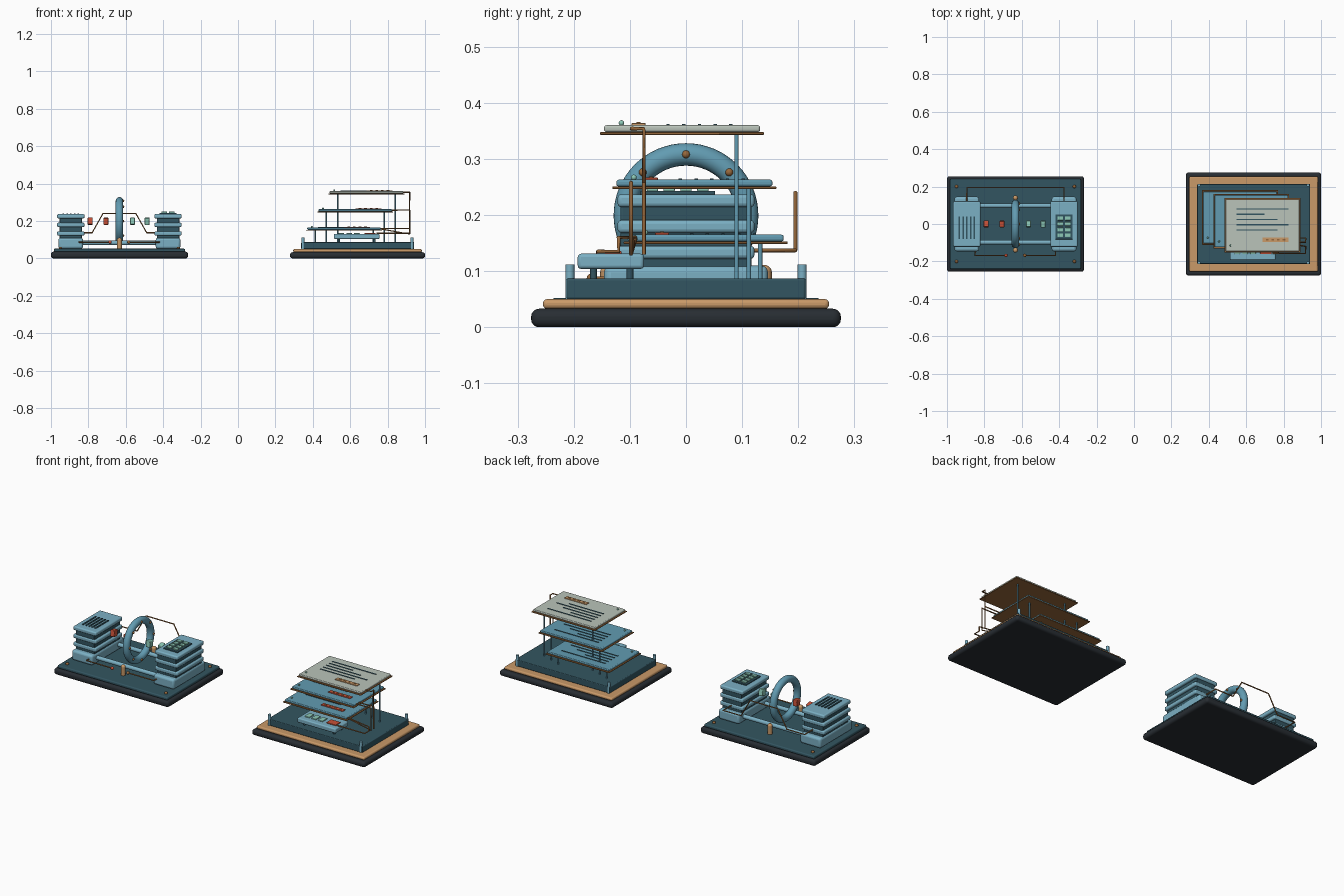
import bpy, math
from mathutils import Vector

if "Cube" in bpy.data.objects:
    bpy.data.objects.remove(bpy.data.objects["Cube"])


def mat(name, r, g, b):
    m = bpy.data.materials.new(name)
    m.diffuse_color = [(c / 255) ** 2.2 for c in (r, g, b)] + [1]
    m.use_nodes = True
    m.node_tree.nodes["Principled BSDF"].inputs["Base Color"].default_value = m.diffuse_color
    return m


BLACK = mat("black", 44, 49, 54)
TEAL = mat("dark_teal", 54, 86, 97)
BLUE = mat("blue", 98, 154, 176)
LIGHT = mat("light_blue", 122, 174, 194)
PAPER = mat("pale_grey", 184, 194, 184)
COPPER = mat("copper", 150, 104, 62)
TAN = mat("tan", 200, 152, 104)
RED = mat("red", 200, 82, 58)
MINT = mat("mint", 140, 200, 182)


def finish(o, name, m):
    o.name = name
    o.data.materials.append(m)
    return o


def box(name, x, y, z, m, bevel=0.004, segs=3, rot=(0, 0, 0)):
    """Bevelled box from (min, max) ranges."""
    lo, hi = Vector((x[0], y[0], z[0])), Vector((x[1], y[1], z[1]))
    bpy.ops.mesh.primitive_cube_add(size=1, location=(lo + hi) / 2)
    o = bpy.context.object
    o.scale = hi - lo
    bpy.ops.object.transform_apply(location=False, rotation=False, scale=True)
    o.rotation_euler = rot
    if bevel:
        b = o.modifiers.new("bevel", 'BEVEL')
        b.width, b.segments = bevel, segs
        bpy.ops.object.shade_smooth_by_angle()
    return finish(o, name, m)


def rod(name, a, b, r, m):
    a, b = Vector(a), Vector(b)
    d = b - a
    bpy.ops.mesh.primitive_cylinder_add(vertices=20, radius=r, depth=d.length, location=(a + b) / 2,
                                        rotation=d.to_track_quat('Z', 'Y').to_euler())
    bpy.ops.object.shade_smooth_by_angle()
    return finish(bpy.context.object, name, m)


def ball(name, p, r, m):
    bpy.ops.mesh.primitive_uv_sphere_add(segments=16, ring_count=10, radius=r, location=p)
    bpy.ops.object.shade_smooth()
    return finish(bpy.context.object, name, m)


def wire(name, pts, m=COPPER, r=0.0035):
    c = bpy.data.curves.new(name, 'CURVE')
    c.dimensions = '3D'
    c.bevel_depth, c.bevel_resolution, c.use_fill_caps = r, 2, True
    s = c.splines.new('POLY')
    s.points.add(len(pts) - 1)
    for p, q in zip(s.points, pts):
        p.co = (*q, 1)
    o = bpy.data.objects.new(name, c)
    bpy.context.collection.objects.link(o)
    return finish(o, name, m)


# ---------- left device: two stacks joined by rails and a ring ----------
CX = -0.634
box("left_base", (-1, -0.267), (-0.255, 0.255), (0, 0.036), BLACK, 0.014, 4)
box("left_plate", (-0.985, -0.283), (-0.24, 0.24), (0.034, 0.052), TEAL, 0.006)
for s in (-1, 1):
    for t in (-1, 1):
        ball("plate_screw", (CX + s * 0.315, t * 0.2, 0.053), 0.009, COPPER)

for s in (-1, 1):
    x = CX + s * 0.26
    box("stack_foot", (x - 0.066, x + 0.066), (-0.146, 0.146), (0.052, 0.11), LIGHT, 0.012)
    box("stack_core", (x - 0.06, x + 0.06), (-0.117, 0.117), (0.1, 0.22), TEAL)
    for i in range(3):
        z = 0.122 + i * 0.046
        box("stack_slab", (x - 0.073, x + 0.073), (-0.122, 0.122), (z, z + 0.023), LIGHT, 0.007)
# vent bars on the left stack
for i in range(5):
    x = CX - 0.26 + (i - 2) * 0.02
    box("vent_bar", (x - 0.004, x + 0.004), (-0.08, 0.04), (0.235, 0.241), TEAL, 0)
# key panel on the right stack
x = CX + 0.26
box("key_panel", (x - 0.046, x + 0.046), (-0.082, 0.052), (0.236, 0.243), TEAL, 0.002)
for c in (-1, 1):
    for r in range(4):
        y = -0.06 + r * 0.03
        box("panel_key", (x + c * 0.02 - 0.015, x + c * 0.02 + 0.015), (y - 0.01, y + 0.01),
            (0.242, 0.25), MINT, 0.002)

# rails and ring clamps
for t in (-1, 1):
    rod("rail", (CX - 0.21, t * 0.098, 0.083), (CX + 0.21, t * 0.098, 0.083), 0.012, LIGHT)
    rod("ring_clamp", (CX, t * 0.14, 0.05), (CX, t * 0.14, 0.098), 0.013, TAN)
    ball("clamp_cap", (CX, t * 0.14, 0.098), 0.013, TAN)
bpy.ops.mesh.primitive_torus_add(major_segments=64, minor_segments=20, major_radius=0.109, minor_radius=0.02,
                                 location=(CX, 0, 0.199), rotation=(0, math.pi / 2, 0))
bpy.ops.object.shade_smooth()
finish(bpy.context.object, "ring", BLUE)
for k in range(8):
    a = k * math.pi / 4
    ball("ring_stud", (CX + 0.019, 0.109 * math.cos(a), 0.199 + 0.109 * math.sin(a)), 0.007, COPPER)

# tokens travelling through the ring
for i, (dx, m) in enumerate(((-0.157, RED), (-0.072, RED), (0.07, MINT), (0.148, MINT))):
    box("token", (CX + dx - 0.013, CX + dx + 0.013), (-0.017, 0.017), (0.18, 0.217), m, 0.004,
        rot=((-0.15, 0.1, -0.1, 0.2)[i], 0, 0))

# rear bridge wire and two front wires
half = [(0.26, 0.115, 0.137), (0.26, 0.195, 0.137), (0.146, 0.195, 0.137), (0.088, 0.195, 0.24)]
wire("bridge_wire", [(CX - p[0], p[1], p[2]) for p in half] + [(CX + p[0], p[1], p[2]) for p in half[::-1]])
for s, m in ((-1, RED), (1, COPPER)):
    wire("front_wire", [(CX + s * a, b, 0.087) for a, b in ((0.215, -0.14), (0.215, -0.168), (0.05, -0.168))])
    ball("wire_tip", (CX + s * 0.05, -0.168, 0.087), 0.009, m)

# ---------- right device: floating sheets above a tray ----------
box("right_base", (0.278, 1), (-0.276, 0.276), (0, 0.033), BLACK, 0.014, 4)
box("tan_deck", (0.295, 0.983), (-0.255, 0.255), (0.033, 0.05), TAN, 0.007)
box("teal_tray", (0.338, 0.942), (-0.213, 0.213), (0.05, 0.087), TEAL, 0.004)
for px in (0.347, 0.93):
    for py in (-0.207, 0.207):
        rod("corner_post", (px, py, 0.05), (px, py, 0.112), 0.008, LIGHT)

# three staggered sheets with backing, line bars, tag and supports
sheets = [(0.567, 0.035, 0.153, BLUE), (0.627, 0.015, 0.251, BLUE), (0.687, -0.007, 0.348, PAPER)]
for x, y, z, m in sheets:
    box("sheet", (x - 0.197, x + 0.197), (y - 0.139, y + 0.139), (z, z + 0.012), m, 0.004)
    box("sheet_backing", (x - 0.203, x + 0.203), (y - 0.146, y + 0.146), (z - 0.005, z), COPPER, 0.001, 1)
    for i, w in enumerate((0.22, 0.28, 0.22, 0.15, 0.28)):
        ly = y - 0.025 + i * 0.028
        box("line_bar", (x - 0.14, x - 0.14 + w), (ly - 0.003, ly + 0.003), (z + 0.011, z + 0.0145), TEAL, 0)
    box("sheet_tag", (x, x + 0.14), (y - 0.09, y - 0.065), (z + 0.011, z + 0.016),
        TAN if m == PAPER else RED, 0.001, 1)
    for i in range(4):
        tx = x + 0.025 + i * 0.03
        box("tag_mark", (tx - 0.007, tx + 0.007), (y - 0.081, y - 0.074), (z + 0.015, z + 0.0175), COPPER, 0)
    for s in (-1, 1):
        rod("sheet_post", (x + s * 0.155, y + 0.097, 0.085), (x + s * 0.155, y + 0.097, z), 0.004, BLUE)
    ball("sheet_bead", (x - 0.172, y - 0.108, z + 0.016), 0.005, MINT)

# control pad on short legs
box("control_pad", (0.512, 0.757), (-0.193, -0.075), (0.104, 0.131), LIGHT, 0.006)
for px in (0.54, 0.73):
    for py in (-0.165, -0.1):
        rod("pad_leg", (px, py, 0.085), (px, py, 0.106), 0.006, TEAL)
for i in range(3):
    kx = 0.552 + i * 0.042
    box("pad_key", (kx - 0.015, kx + 0.015), (-0.16, -0.115), (0.13, 0.136), MINT, 0.002)
box("pad_red_key", (0.675, 0.735), (-0.16, -0.115), (0.13, 0.136), RED, 0.002)

# wires climbing from pad to sheet to sheet
E = 0.918
wire("pad_wire", [(0.74, -0.157, 0.135), (E, -0.157, 0.135), (E, -0.12, 0.135), (E, -0.12, 0.16), (0.76, -0.09, 0.16)])
wire("middle_wire", [(0.76, -0.09, 0.158), (E, -0.098, 0.13), (E, -0.098, 0.258), (0.82, -0.098, 0.258)])
wire("upper_wire", [(0.82, -0.075, 0.258), (E, -0.075, 0.258), (E, -0.075, 0.354), (E, -0.097, 0.354), (0.87, -0.097, 0.354)])
wire("lower_drop", [(E, -0.075, 0.258), (E, -0.075, 0.13)])
